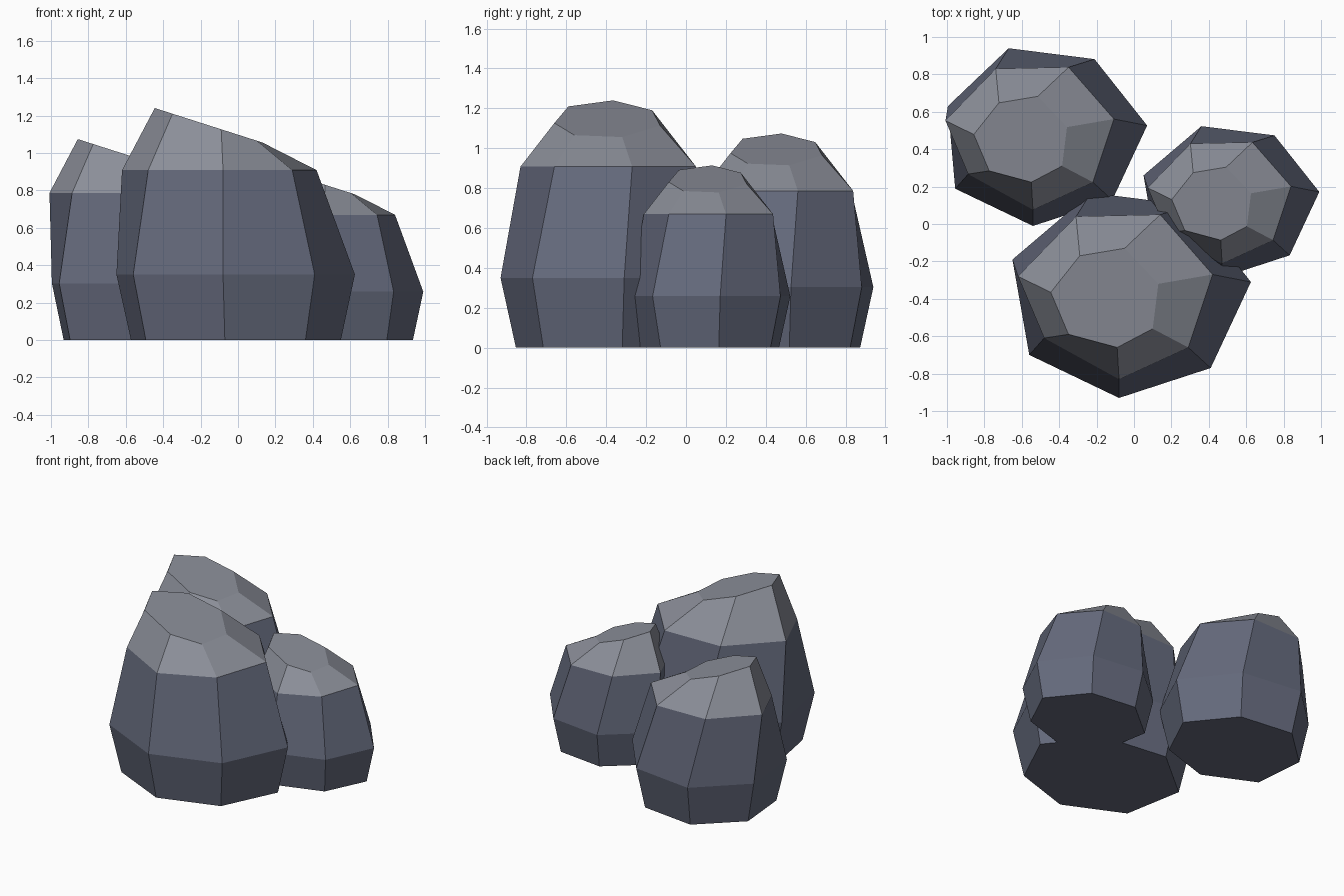
import bpy, bmesh

if "Cube" in bpy.data.objects:
    bpy.data.objects.remove(bpy.data.objects["Cube"])

def material(name, rgb):
    m = bpy.data.materials.new(name)
    m.diffuse_color = (*rgb, 1)
    m.use_nodes = True
    m.node_tree.nodes["Principled BSDF"].inputs["Base Color"].default_value = m.diffuse_color
    return m

STONE = material("slate_side", (0.128, 0.142, 0.200))
TOP = material("pale_top", (0.265, 0.280, 0.325))

# Seven-sided cross-sections of the largest rock (x, y), same vertex order
BELLY = [(-0.65, -0.19), (-0.56, -0.70), (-0.08, -0.93), (0.41, -0.77),
         (0.625, -0.31), (0.30, 0.10), (-0.23, 0.167)]
SHOULDER = [(-0.62, -0.28), (-0.48, -0.61), (-0.08, -0.83), (0.29, -0.66),
            (0.42, -0.27), (0.14, 0.05), (-0.31, 0.04)]
CROWN = [(-0.445, -0.365), (-0.35, -0.59), (-0.09, -0.66), (0.10, -0.56),
         (0.13, -0.32), (-0.05, -0.13), (-0.29, -0.17)]
CX, CY = 0.0, -0.38

def rock(name, scale, dx, dy, nudge=0.0):
    """Scaled copy of the rock; nudge pulls in its left belly corner."""
    belly = [(BELLY[0][0] + nudge, BELLY[0][1])] + BELLY[1:]
    rings = [
        [(CX + (x - CX) * 0.88, CY + (y - CY) * 0.86, 0) for x, y in belly],
        [(x, y, 0.35) for x, y in belly],
        [(x, y, 0.908) for x, y in SHOULDER],
        [(x, y, 1.24 - 0.32 * (x + 0.445)) for x, y in CROWN],   # slanted top
    ]
    bm = bmesh.new()
    vs = [[bm.verts.new((x * scale + dx, y * scale + dy, z * scale))
           for x, y, z in r] for r in rings]
    bm.faces.new(vs[0][::-1])
    for level in range(3):
        a, b = vs[level], vs[level + 1]
        for i in range(7):
            j = (i + 1) % 7
            f = bm.faces.new((a[i], a[j], b[j], b[i]))
            f.material_index = 1 if level == 2 else 0
    bm.faces.new(vs[3]).material_index = 1
    bmesh.ops.recalc_face_normals(bm, faces=bm.faces)
    me = bpy.data.meshes.new(name)
    bm.to_mesh(me)
    bm.free()
    me.materials.append(STONE)
    me.materials.append(TOP)
    bpy.context.collection.objects.link(bpy.data.objects.new(name, me))

rock("large_rock", 1.0, 0, 0)
rock("medium_rock", 0.866, -0.471, 0.795, 0.045)
rock("small_rock", 0.737, 0.53, 0.40)
